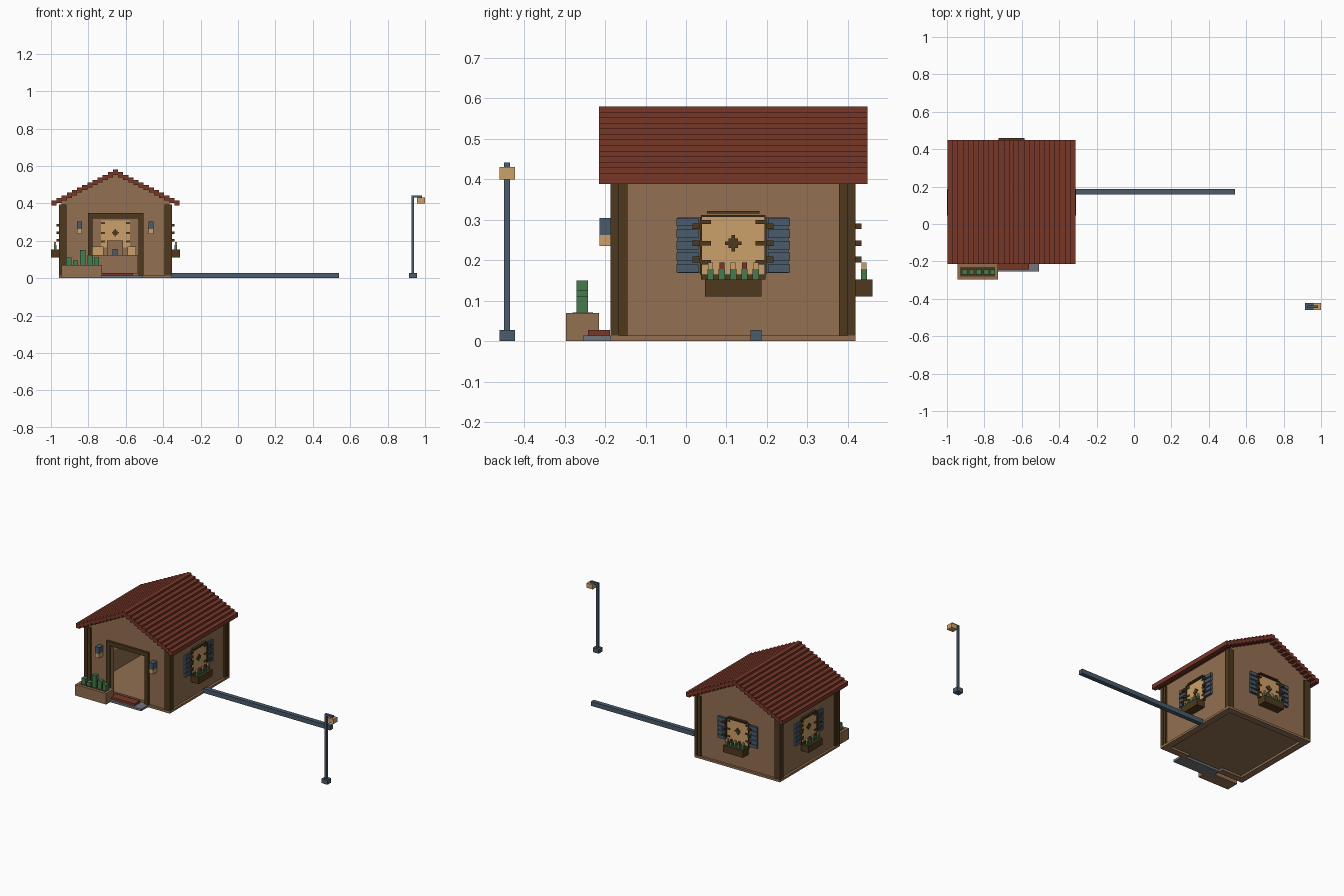
import bpy
from mathutils import Matrix, Vector
from math import pi

if "Cube" in bpy.data.objects:
    bpy.data.objects.remove(bpy.data.objects["Cube"])


def material(name, rgb):
    m = bpy.data.materials.new(name)
    m.use_nodes = True
    col = [(c / 255) ** 2.2 for c in rgb] + [1]
    m.diffuse_color = col
    m.node_tree.nodes["Principled BSDF"].inputs["Base Color"].default_value = col
    return m


WALL = material("brown wall", (145, 111, 83))
DARK = material("dark timber", (80, 59, 35))
ROOF = material("red tile", (120, 58, 45))
BLUE = material("slate blue", (76, 92, 108))
CREAM = material("warm cream", (203, 160, 106))
GREEN = material("leaf green", (70, 122, 78))
GREY = material("step grey", (112, 116, 122))

V = 0.0137               # block size
CX, CY = -0.655, 0.1165  # house centre
HALF = 0.289             # half width of the walls
E = HALF + V             # half width over plinth and posts
TH = 2 * V               # wall thickness
FRONT, BACK = CY - HALF, CY + HALF


def mesh_object(name, mat, verts, faces, matrix=None):
    me = bpy.data.meshes.new(name)
    me.from_pydata(verts, [], faces)
    me.materials.append(mat)
    if matrix:
        me.transform(matrix)
    ob = bpy.data.objects.new(name, me)
    bpy.context.scene.collection.objects.link(ob)


def boxes(name, mat, items, matrix=None):
    """One object from boxes given as x0, x1, y0, y1, z0, z1."""
    verts, faces = [], []
    quads = [(0, 1, 3, 2), (4, 6, 7, 5), (0, 4, 5, 1),
             (2, 3, 7, 6), (0, 2, 6, 4), (1, 5, 7, 3)]
    for b in items:
        n = len(verts)
        verts += [(x, y, z) for x in b[0:2] for y in b[2:4] for z in b[4:6]]
        faces += [tuple(n + i for i in q) for q in quads]
    mesh_object(name, mat, verts, faces, matrix)


def prism(name, mat, profile, y0, y1):
    """Extrude an x-z outline, centred on the house, along y."""
    n = len(profile)
    verts = [(CX + x, y, z) for y in (y0, y1) for x, z in profile]
    faces = [tuple(range(n)), tuple(reversed(range(n, 2 * n)))]
    faces += [(i, i + n, (i + 1) % n + n, (i + 1) % n) for i in range(n)]
    mesh_object(name, mat, verts, faces)


# Walls: gables front and back, the front one with a doorway
EAVE, PEAK = 0.415, 0.56
DOOR, DOOR_TOP = 0.122, 0.32
gable = [(HALF, 0), (HALF, EAVE), (0, PEAK), (-HALF, EAVE), (-HALF, 0)]
doorway = [(-DOOR, 0), (-DOOR, DOOR_TOP), (DOOR, DOOR_TOP), (DOOR, 0)]
prism("front_wall", WALL, gable + doorway, FRONT, FRONT + TH)
prism("back_wall", WALL, gable, BACK - TH, BACK)
for side, s in (("left", 1), ("right", -1)):
    a, b = sorted((CX + s * HALF, CX + s * (HALF - TH)))
    boxes(side + "_wall", WALL, [(a, b, FRONT + TH, BACK - TH, 0, EAVE)])
boxes("floor", WALL, [(CX - HALF + TH, CX + HALF - TH, FRONT + TH, BACK - TH, V, TH),
                      (CX - DOOR, CX + DOOR, FRONT, FRONT + TH, V, TH)])

# Plinth band around the base, open at the door
boxes("plinth", WALL, [
    (CX - E, CX + E, BACK, CY + E, 0, V),
    (CX - E, CX - HALF, CY - E, BACK, 0, V),
    (CX + HALF, CX + E, CY - E, BACK, 0, V),
    (CX - HALF, CX - DOOR, CY - E, FRONT, 0, V),
    (CX + DOOR, CX + HALF, CY - E, FRONT, 0, V)])

# Corner posts: a square core with a shallower strip on each face
core, strip = (E - 1.5 * V, E), (E - 3 * V, E - 1.5 * V)
shallow = (E - 1.5 * V, E - 0.004)
posts = []
for sx in (-1, 1):
    for sy in (-1, 1):
        for u, w in ((core, core), (strip, shallow), (shallow, strip)):
            posts.append((*sorted(CX + sx * t for t in u),
                          *sorted(CY + sy * t for t in w), V, 0.395))
boxes("corner_posts", DARK, posts)

# Stepped tile roof: a ridge row and twelve rows down each side
APEX = 0.58
rows = [(CX + V * (2 * i - 1), CX + V * (2 * i + 1), -0.215, 0.448,
         APEX - abs(i) * V - TH, APEX - abs(i) * V) for i in range(-12, 13)]
boxes("tile_roof", ROOF, rows)

# Door frame
boxes("door_frame", DARK, [
    (CX - 0.147, CX - DOOR, CY - E, FRONT + TH, V, 0.347),
    (CX + DOOR, CX + 0.15, CY - E, FRONT + TH, V, 0.347),
    (CX - DOOR, CX + DOOR, CY - E, FRONT + TH, DOOR_TOP, 0.347)])


# Windows: local x along the wall, local -y outward
def window(side, angle):
    m = Matrix.Translation(Vector((CX, CY, 0))) @ Matrix.Rotation(angle, 4, "Z")
    face = -HALF
    zc, z0, z1 = 0.242, 0.165, 0.307
    boxes(side + "_window_pane", CREAM,
          [(-0.077, 0.077, face - 0.006, face + TH + 0.004, z0, z1)], m)
    # Muntin cross and side marks, seen inside and out
    y0, y1 = face - 0.01, face + TH + 0.008
    bars = [(-0.02, 0.02, y0, y1, zc - 0.004, zc + 0.004),
            (-0.004, 0.004, y0, y1, zc - 0.02, zc + 0.02),
            (-0.012, 0.012, y0, y1, zc - 0.012, zc + 0.012)]
    for s in (-1, 1):
        bars += [(s * 0.066 - 0.011, s * 0.066 + 0.011, y0, y1, z, z + 0.01)
                 for z in (z0 + 0.025, zc - 0.005, z1 - 0.018)]
    boxes(side + "_window_bars", DARK, bars, m)
    frame = [(-0.08, 0.08, face - V, face, z1, z1 + 0.005),
             (-0.065, 0.065, face - V, face, z1 + 0.009, z1 + 0.014),
             (-0.08, 0.08, face - V, face, z0 - 0.012, z0)]
    for s in (-1, 1):
        frame.append((*sorted((s * 0.077, s * 0.082)), face - V, face, z0, z1))
        frame += [(*sorted((s * 0.082, s * 0.1)), face - 2 * V, face, z, z + V)
                  for z in (0.195, 0.235, 0.277)]
    boxes(side + "_window_frame", DARK, frame, m)
    # Louvred shutters
    shutters = []
    for s in (-1, 1):
        shutters.append((*sorted((s * 0.082, s * 0.137)), face - 0.008, face, 0.168, 0.306))
        shutters += [(*sorted((s * 0.086, s * 0.14)), face - V, face, z, z + 0.02)
                     for z in (0.17 + 0.0285 * i for i in range(5))]
    boxes(side + "_shutters", BLUE, shutters, m)
    # Flower box
    boxes(side + "_flower_box", DARK, [(-0.07, 0.07, face - 0.055, face, 0.11, 0.153)], m)
    stems, blooms = [], {CREAM: [], ROOF: []}
    for i in range(5):
        x, y = -0.056 + 0.028 * i, face - 0.034
        stems.append((x - 0.008, x + 0.008, y - 0.007, y + 0.007, 0.15, 0.178))
        blooms[(CREAM, ROOF)[i % 2]].append(
            (x - 0.006, x + 0.006, y - 0.006, y + 0.006, 0.178, 0.194))
    boxes(side + "_flower_stems", GREEN, stems, m)
    for mat, items in blooms.items():
        boxes(side + "_" + mat.name.split()[0] + "_flowers", mat, items, m)


window("left", pi / 2)
window("right", -pi / 2)
window("back", pi)

# Wall lanterns beside the door
for side, x in (("right", -0.847), ("left", -0.465)):
    boxes(side + "_lantern_cap", BLUE, [(x - V, x + V, -0.214, FRONT, 0.262, 0.304)])
    boxes(side + "_lantern_glow", CREAM, [(x - V, x + V, -0.214, FRONT, 0.235, 0.262)])

# Doorstep and mat
boxes("doorstep", GREY, [(-0.78, -0.507, -0.255, FRONT, 0, V)])
boxes("door_mat", ROOF, [(-0.74, -0.562, -0.242, -0.188, V, TH)])

# Front planter with shrubs
boxes("front_planter", WALL, [(-0.945, -0.727, -0.296, -0.215, 0, 0.07)])
boxes("planter_soil", DARK, [(-0.93, -0.742, -0.28, -0.23, 0.068, 0.071)])
boxes("planter_shrubs", GREEN, [
    (x - V, x + V, -0.27, -0.242, 0.07, z)
    for x, z in zip((-0.905, -0.868, -0.83, -0.79, -0.757), (0.11, 0.095, 0.15, 0.125, 0.11))])

# Furniture inside
boxes("inside_table", WALL, [(-0.78, -0.535, 0.18, 0.33, TH, 0.125)])
boxes("table_seats", CREAM, [(-0.78, -0.72, 0.22, 0.3, 0.125, 0.17),
                             (-0.59, -0.545, 0.22, 0.3, 0.125, 0.17)])
boxes("table_chest", WALL, [(-0.7, -0.615, 0.25, 0.31, 0.125, 0.2)])
boxes("table_jug", BLUE, [(-0.67, -0.645, 0.22, 0.245, 0.125, 0.155)])

# Long ground beam
boxes("ground_beam", BLUE, [(-0.355, 0.541, 0.159, 0.187, 0, 0.028)])

# Street lamp
LY = -0.442
boxes("lamp_post", BLUE, [
    (0.914, 0.956, LY - 0.019, LY + 0.019, 0, 0.028),
    (0.928, 0.942, LY - 0.007, LY + 0.007, 0.028, 0.442),
    (0.942, 0.983, LY - 0.007, LY + 0.007, 0.43, 0.442)])
boxes("lamp_head", CREAM, [(0.957, 0.999, LY - 0.019, LY + 0.019, 0.4, 0.43)])
